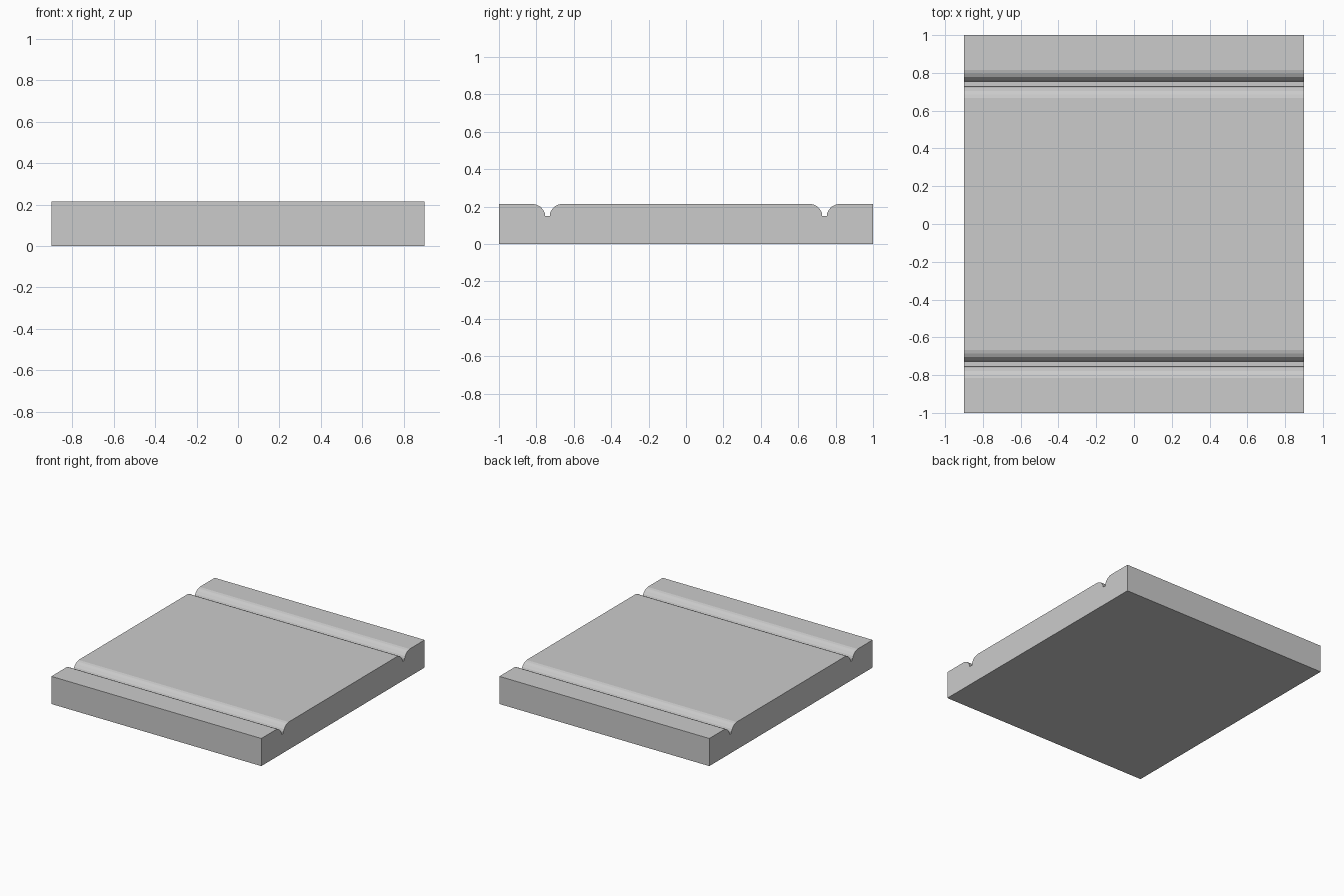
import bpy, bmesh

if "Cube" in bpy.data.objects:
    bpy.data.objects.remove(bpy.data.objects["Cube"])

HALF_X, HALF_Y, TOP = 0.9, 1.0, 0.214
GROOVE_Y = 0.741

# Half of a groove section: (distance from groove centre, height)
half = [(0.075, TOP), (0.056, 0.209), (0.037, 0.199), (0.021, 0.180),
        (0.014, 0.165), (0.013, 0.15)]
groove = [(-d, z) for d, z in half] + [(d, z) for d, z in reversed(half)]

# Slab section, running along the top through both grooves
section = [(-HALF_Y, 0), (-HALF_Y, TOP)]
for centre in (-GROOVE_Y, GROOVE_Y):
    section += [(centre + d, z) for d, z in groove]
section += [(HALF_Y, TOP), (HALF_Y, 0)]

# Extrude the section along x
bm = bmesh.new()
end = bm.faces.new([bm.verts.new((-HALF_X, y, z)) for y, z in section])
res = bmesh.ops.extrude_face_region(bm, geom=[end], use_keep_orig=True)
verts = [g for g in res["geom"] if isinstance(g, bmesh.types.BMVert)]
bmesh.ops.translate(bm, verts=verts, vec=(2 * HALF_X, 0, 0))
bmesh.ops.recalc_face_normals(bm, faces=bm.faces)
mesh = bpy.data.meshes.new("grooved_slab")
bm.to_mesh(mesh)
bm.free()
slab = bpy.data.objects.new("grooved_slab", mesh)
bpy.context.collection.objects.link(slab)
